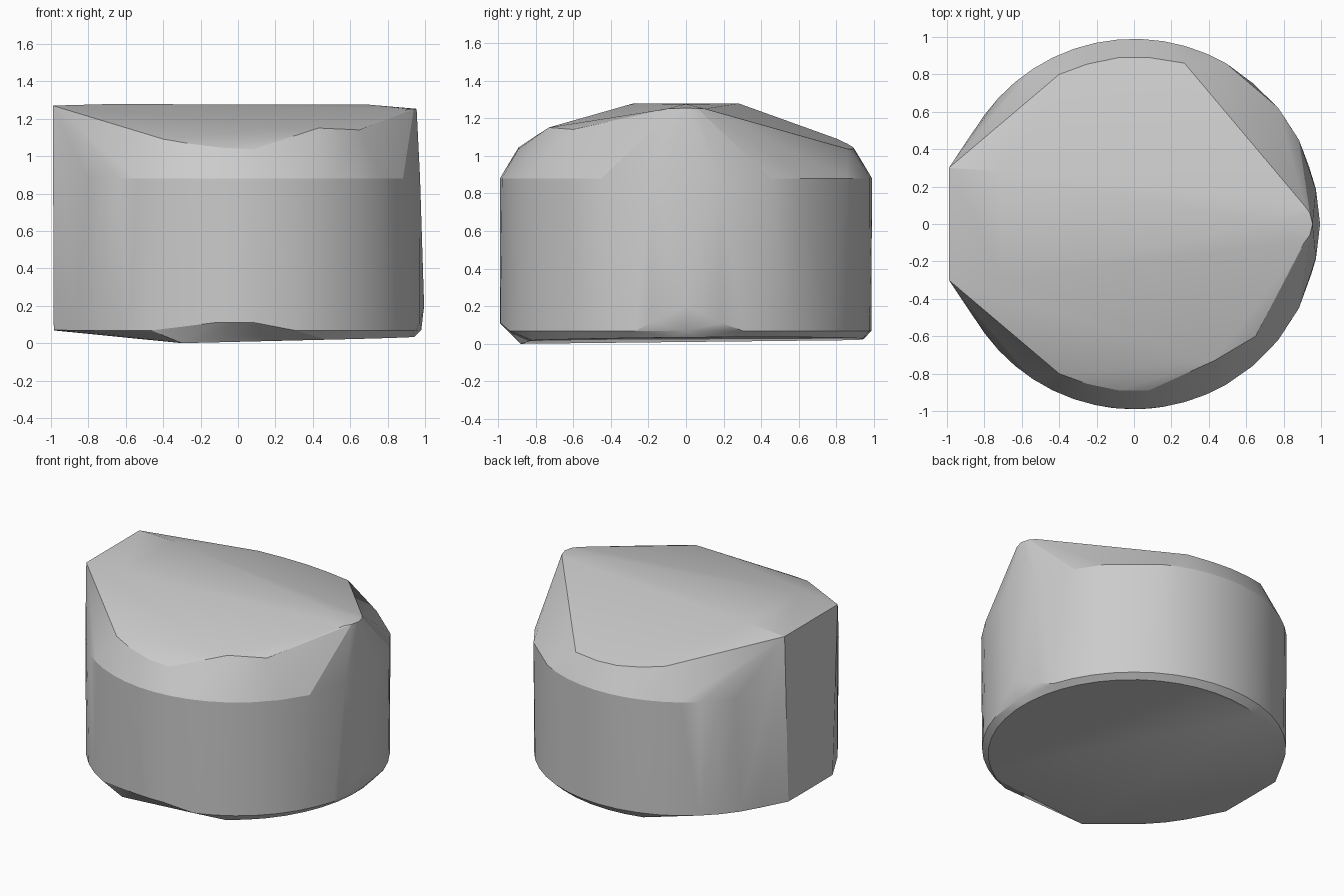
import bpy
import bmesh
from math import radians, sin, cos

cube = bpy.data.objects.get("Cube")
if cube:
    bpy.data.objects.remove(cube, do_unlink=True)


def ring(radius, z, degrees):
    return [(radius * cos(radians(d)), radius * sin(radians(d)), z) for d in degrees]


def roof(x, y):
    """Point on the sloped roof, falling away on both sides of the ridge."""
    return (x, y, 1.277 - 0.327 * (abs(y) - 0.28) - 0.053 * (x + 0.7))


points = []

# Ridge: wide square end on one side, narrow rounded nose on the other
for s in (-1, 1):
    points += [(-0.99, s * 0.3, 1.27), (-0.7, s * 0.28, 1.278),
               (-0.985, s * 0.25, 0.07),
               (0.91, s * 0.1, 1.25), (0.94, s * 0.06, 1.252)]
    # Curved rim where the roof meets the shoulder
    points += [roof(x, s * y) for x, y in
               ((-0.4, 0.8), (-0.25, 0.855), (-0.08, 0.89), (0.08, 0.89))]
points += [(0.955, 0, 1.253), (0.7, 0, 1.275), roof(0.27, 0.86)]

# Raised corner on the front of the rim
points += [(0.43, -0.73, 1.15), (0.65, -0.6, 1.14)]

# Round body: upper edge, lower edge and the bulge under the nose
upper = [10.5, 27, 39] + list(range(60, 150, 7))
points += ring(0.99, 0.88, upper)
points += ring(0.99, 0.88, [-d for d in upper] + [-50])
points += ring(0.99, 0.11, [-97, -90, -85, -11, 11])
points += ring(0.985, 0.068, range(18, 250, 8))
points += ring(0.985, 0.068, range(-72, -15, 8))
points += [(0.995, 0, 0.2), (0.98, 0, 0.07)]

# Slightly tilted underside with one low corner
points.append((-0.3, -0.88, 0.0))
points += [(x, y, 0.004 + 0.018 * (x + 0.3) + 0.0087 * (y + 0.88))
           for x, y, _ in ring(0.945, 0, range(-60, 116, 8))]

# Wrap the outline into one solid
bm = bmesh.new()
for p in points:
    bm.verts.new(p)
hull = bmesh.ops.convex_hull(bm, input=bm.verts)
loose = set(hull["geom_interior"]) | set(hull["geom_unused"])
bmesh.ops.delete(bm, geom=[v for v in loose if isinstance(v, bmesh.types.BMVert)],
                 context="VERTS")
bmesh.ops.dissolve_limit(bm, angle_limit=radians(1.5), verts=bm.verts, edges=bm.edges)
bmesh.ops.recalc_face_normals(bm, faces=bm.faces)
mesh = bpy.data.meshes.new("knob_body")
bm.to_mesh(mesh)
bm.free()

grey = bpy.data.materials.new("plain_grey")
grey.use_nodes = True
colour = (0.6, 0.6, 0.6, 1)
grey.diffuse_color = colour
grey.node_tree.nodes["Principled BSDF"].inputs["Base Color"].default_value = colour
mesh.materials.append(grey)

body = bpy.data.objects.new("knob_body", mesh)
bpy.context.collection.objects.link(body)
bpy.context.view_layer.objects.active = body
body.select_set(True)
bpy.ops.object.shade_smooth_by_angle(angle=radians(18))
